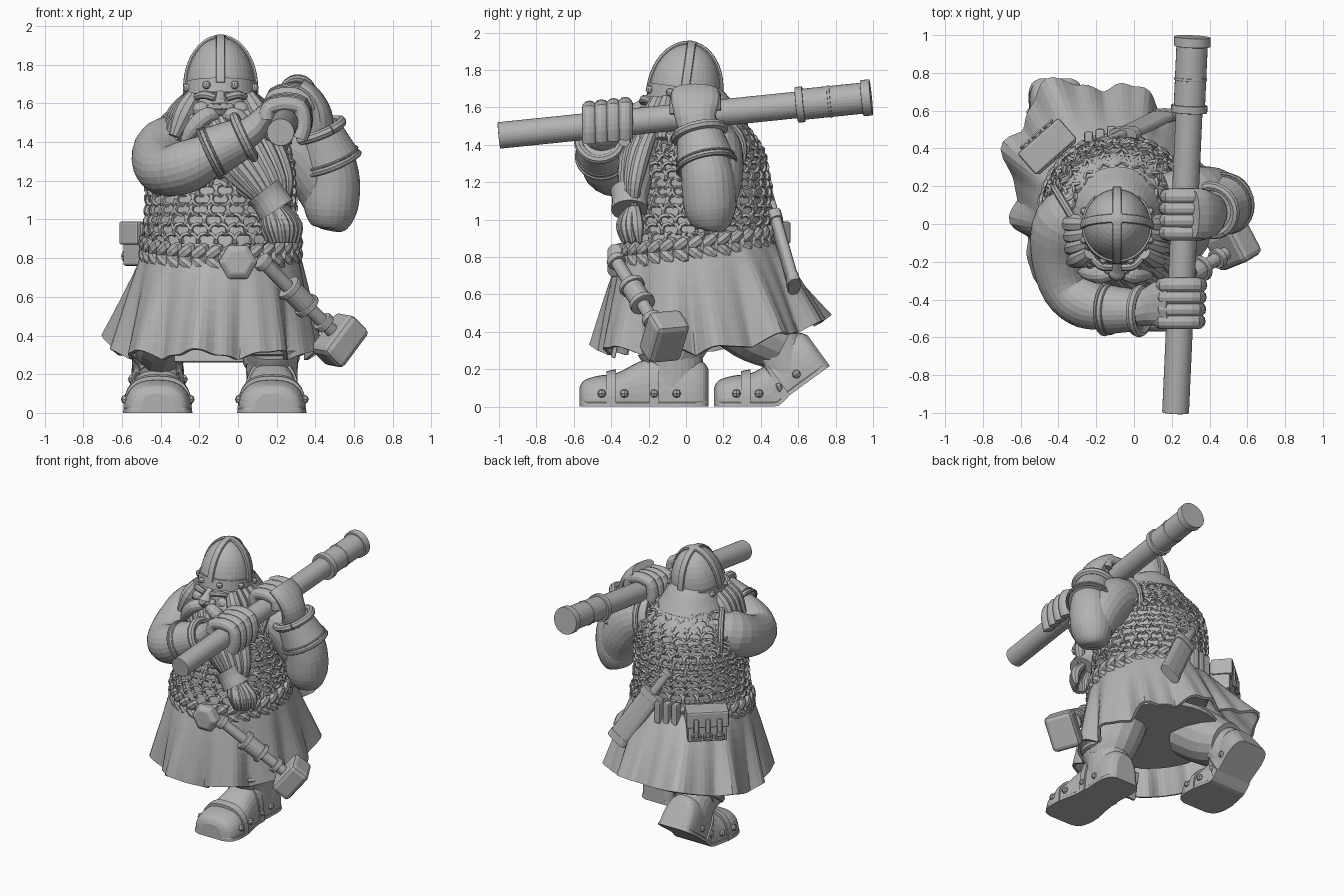
import bpy, bmesh
from math import sin, cos, pi, radians, copysign
from mathutils import Vector, Matrix

cube = bpy.data.objects.get("Cube")
if cube:
    bpy.data.objects.remove(cube, do_unlink=True)
grey = bpy.data.materials.new("plain_grey")
grey.use_nodes = True
grey.diffuse_color = (0.45, 0.45, 0.45, 1)
grey.node_tree.nodes["Principled BSDF"].inputs["Base Color"].default_value = grey.diffuse_color
SIDE, FWD, UP = Vector((1, 0, 0)), Vector((0, 1, 0)), Vector((0, 0, 1))
built, CX = [], -.09

def finish(name, bm, bevel=0, thick=0):
    bmesh.ops.recalc_face_normals(bm, faces=bm.faces)
    mesh = bpy.data.meshes.new(name)
    bm.to_mesh(mesh)
    mesh.materials.append(grey)
    built.append(bpy.data.objects.new(name, mesh))
    bpy.context.collection.objects.link(built[-1])
    if thick:
        built[-1].modifiers.new("thickness", "SOLIDIFY").thickness = thick
    if bevel:
        built[-1].modifiers.new("soft_edges", "BEVEL").width = bevel
        built[-1].modifiers["soft_edges"].segments = 2

def resample(points, steps):
    """Smooth curve through points that also carry their radii."""
    out, last = [], len(points) - 1
    for i in range(last):
        four = [points[max(0, min(last, k))] for k in (i - 1, i, i + 1, i + 2)]
        for t in (s / steps for s in range(steps)):
            out.append([q + (r - p) * t / 2 + (p - 2.5 * q + 2 * r - s / 2) * t * t
                        + (1.5 * (q - r) + (s - p) / 2) * t ** 3 for p, q, r, s in zip(*four)])
    return out + [points[-1]]

def bridge(bm, rings):
    for a, b in zip(rings, rings[1:]):
        for k in range(len(a)):
            bm.faces.new((a[k], a[k - 1], b[k - 1], b[k]))

def sweep(bm, points, n=16, steps=4, ref=FWD, power=1):
    """Tube along (x, y, z, radius[, radius along ref]) points."""
    pts = resample([tuple(p) if len(p) == 5 else (*p, p[3]) for p in points], steps)
    turn = [[copysign(abs(w) ** power, w) for w in (cos(2 * pi * k / n), sin(2 * pi * k / n))] for k in range(n)]
    rings = []
    for i, p in enumerate(pts):
        tan = Vector(pts[min(i + 1, len(pts) - 1)][:3]) - Vector(pts[max(i - 1, 0)][:3])
        u = tan.cross(ref).normalized()
        v = u.cross(tan).normalized()
        rings.append([bm.verts.new(Vector(p[:3]) + u * c * p[3] + v * s * p[4]) for c, s in turn])
    bridge(bm, rings)
    bm.faces.new(rings[0])
    bm.faces.new(rings[-1])

def tube(name, *paths, bevel=0, **kw):
    bm = bmesh.new()
    for path in paths:
        sweep(bm, path, **kw)
    finish(name, bm, bevel)

def ball(bm, place, size, seg=12):
    m = place if isinstance(place, Matrix) else Matrix.Translation(place)
    size = size if isinstance(size, tuple) else (size,) * 3
    bmesh.ops.create_uvsphere(bm, u_segments=seg, v_segments=seg // 2, radius=1, matrix=m @ Matrix.Diagonal((*size, 1)))

def hoop(bm, centre, normal, big, small, n=24, sides=8):
    rot, turn = Vector(normal).to_track_quat('Z', 'Y'), [2 * pi * k / n for k in range(n + 1)]
    pts = [(*(Vector(centre) + rot @ Vector((big * cos(a), big * sin(a), 0))), small) for a in turn]
    sweep(bm, pts, n=sides, steps=1, ref=Vector(normal).normalized())

def box(bm, centre, x, y, z, half):
    axes = Matrix([Vector(v).normalized() * h for v, h in zip((x, y, z), half)]).transposed()
    bmesh.ops.create_cube(bm, size=2, matrix=Matrix.Translation(centre) @ axes.to_4x4())

def spans(a, b, rows):
    """Straight pieces between a and b, as (start, end, width, depth)."""
    return [[(*a.lerp(b, s), w, d), (*a.lerp(b, e), w, d)] for s, e, w, d in rows]

# Torso covered in chain mail links
body = [(CX, .05, .78, .39, .40), (CX, .06, .95, .38, .38), (CX, .07, 1.15, .37, .37),
        (CX, .07, 1.32, .37, .34), (CX, .06, 1.46, .3, .28), (CX, .04, 1.58, .17, .17)]
tube("torso", body, n=40)
bm = bmesh.new()
for r, (x, y, z, rx, ry) in enumerate(resample(body, 4)[3:19]):
    count = int(2 * pi * rx / .046)
    for k in range(count):
        a = 2 * pi * (k + r % 2 / 2) / count
        lean = Vector((-sin(a), cos(a), .8 * sin(k * 3 + r))) * (.7 if k % 2 else -.7)
        hoop(bm, (x + rx * cos(a), y + ry * sin(a), z), Vector((cos(a), sin(a), 0)) + lean, .028, .011, n=8, sides=4)
finish("chain_mail", bm)

# Braided belt and buckle
bm = bmesh.new()
for k in range(68):
    a, side = 2 * pi * (k // 2) / 34, k % 2 * 2 - 1
    place = Matrix.Translation((CX + .4 * cos(a), .05 + .41 * sin(a), .85 + .05 * sin(a) + side * .03))
    ball(bm, place @ Matrix.Rotation(a, 4, 'Z') @ Matrix.Rotation(side * .65, 4, 'X'), (.028, .062, .032), 8)
finish("braided_belt", bm)
tube("belt_buckle", [(0, -.34, .78, .1), (0, -.40, .78, .1), (0, -.42, .78, .07)], n=6, steps=1, ref=UP, bevel=.008)

# Pleated skirt with one swept-out rear corner
bm, grid = bmesh.new(), []
for t in (j / 9 for j in range(10)):
    grid.append([])
    for a in (2 * pi * k / 144 for k in range(144)):
        wave = sin(10 * a + 1.2 * sin(2 * a)) + .35 * sin(21 * a + 1)
        corner = max(0, -sin(2 * a)) * (sin(a) > 0)
        f = (1 + .065 * t * wave) * (1 + .22 * t * corner)
        hem = .30 + .14 * max(0, sin(a)) ** 1.5 + .05 * corner + .02 * wave
        grid[-1].append(bm.verts.new((CX - .02 * t + (.38 + .12 * t ** .85) * cos(a) * f,
            .05 + .07 * t + (.39 + .19 * t ** .85) * sin(a) * f, (.85 + .05 * sin(a)) * (1 - t) + hem * t)))
bridge(bm, grid)
finish("pleated_skirt", bm, thick=-.02)
tube("skirt_lining", [(-.11, .1, .5, .42, .46), (-.11, .1, .47, .42, .46)], n=40, steps=1)
bm = bmesh.new()
box(bm, (-.15, -.37, .36), SIDE, (0, 1, -.2), (0, .2, 1), (.18, .012, .1))
finish("front_panel", bm, bevel=.006)

# Boots, shaped flat, then bent at the ball of the foot
def boot(name, cx, toe, bend):
    bm = bmesh.new()
    foot = [(0, .09, .1), (.025, .145, .14), (.1, .172, .165), (.2, .168, .18), (.32, .145, .24),
            (.45, .132, .28), (.58, .138, .27), (.66, .12, .24), (.69, .08, .2)]
    sweep(bm, [(0, y, 0, w, h) for y, w, h in foot], n=32, ref=UP, power=.75)
    sweep(bm, [(0, y, 0, w + .006, .04) for y, w, h in foot], n=24, ref=UP, power=.5)
    sweep(bm, [(0, .5, .1, .13, .16), (0, .5, .25, .135, .16), (0, .47, .34, .15, .17)], n=24)
    hoop(bm, (0, .48, .32), UP, .15, .025)
    for y, w, h in ((.17, .178, .19), (.4, .146, .28)):
        sweep(bm, [(0, y - .025, 0, w, h), (0, y + .025, 0, w, h + .01)], n=32, steps=1, ref=UP, power=.75)
    for y, w in ((.12, .167), (.24, .158), (.4, .138), (.52, .132)):
        ball(bm, (-w, y, .07), .024, 8)
        ball(bm, (w, y, .07), .024, 8)
    turn, hinge = Matrix.Rotation(radians(bend), 3, 'X'), Vector((0, .32, 0))
    for v in bm.verts:
        v.co.z = max(v.co.z, 0)
        if v.co.y > hinge.y:
            v.co = v.co.lerp(hinge + turn @ (v.co - hinge), min(1, (v.co.y - hinge.y) / .08))
        v.co += Vector((cx, toe, 0))
    finish(name, bm)

boot("left_boot", .175, -.57, 0)
boot("right_boot", -.415, .15, 36)
tube("left_leg", [(.13, .02, .55, .19), (.16, -.04, .38, .18), (.175, -.08, .25, .14)])
tube("right_leg", [(-.33, .2, .55, .19), (-.38, .36, .42, .18), (-.41, .5, .34, .15)])

# Pole with a capped end, and the hands gripping it
def pole_at(y):
    return Vector((.265 + .045 * y, y, 1.5525 + .1025 * y))

tube("pole", *([(*pole_at(s), r), (*pole_at(e), r)] for s, e, r in ((-1, .6, .071), (.59, .63, .096), (.6, .98, .083),
     (.76, .775, .087), (.94, .99, .097))), n=32, steps=1, ref=UP, bevel=.004)

def hand(name, y, side, palm):
    bm = bmesh.new()
    sweep(bm, palm)
    for fy in (y + (i - 1.5) * .064 for i in range(4)):
        c, bends = pole_at(fy), [(radians(170 - 31 * k), .098 + .014 * (k % 3 == 1)) for k in range(8)]
        sweep(bm, [(c.x + side * r * cos(a), fy, c.z + r * sin(a), .041) for a, r in bends], n=12, steps=2)
    c = pole_at(y + .1)
    sweep(bm, [(c.x - side * .1, y + .06, c.z, .045), (c.x - side * .08, y + .09, c.z - .08, .038),
               (c.x + side * .03, y + .09, c.z - .1, .032)], n=10)
    finish(name, bm)

hand("right_hand", -.42, 1, [(-.02, -.46, 1.41, .08, .085), (.07, -.44, 1.46, .075, .1),
                             (.14, -.42, 1.54, .055, .125), (.2, -.42, 1.6, .045, .125)])
hand("left_hand", .05, -1, [(.42, .07, 1.44, .08, .09), (.42, .05, 1.55, .065, .11),
                            (.38, .05, 1.64, .05, .13), (.32, .05, 1.69, .045, .125)])

# Arms, bracers and armhole trims
tube("right_arm", [(-.26, .08, 1.4, .15), (-.37, 0, 1.36, .165), (-.4, -.17, 1.29, .145),
                   (-.36, -.34, 1.25, .13), (-.25, -.42, 1.28, .135), (-.1, -.46, 1.36, .1)], n=24, ref=UP)
tube("left_arm", [(.16, .12, 1.4, .15), (.31, .14, 1.35, .165), (.42, .15, 1.2, .15), (.46, .15, 1.06, .11)],
     [(.475, .14, .945, .05), (.478, .14, .97, .1), (.48, .13, 1.06, .14), (.485, .12, 1.2, .145), (.47, .1, 1.33, .13)], n=24)
for name, a, b, r0, r1 in (("right_bracer", Vector((-.15, -.45, 1.34)), Vector((.04, -.46, 1.43)), .135, .105),
                           ("left_bracer", Vector((.48, .11, 1.29)), Vector((.41, .07, 1.47)), .16, .12)):
    bm = bmesh.new()
    sweep(bm, [(*a, r0), (*b, r1)], n=28, steps=1)
    for t, big, small in ((0, r0, .01), (.15, r0 - .004, .007), (.95, r1 + .01, .026)):
        hoop(bm, a.lerp(b, t), b - a, big, small)
    finish(name, bm)
bm = bmesh.new()
hoop(bm, (-.33, .04, 1.37), (-1, -.6, 0), .18, .02)
hoop(bm, (.22, .13, 1.37), (1, .1, -.2), .18, .02)
finish("armhole_trim", bm)

# Helmet with crossed ribs and studded brow band, tipped back
def dome(a, grow=0):
    return CX, -.01, 1.68 + (.26 + grow) * sin(a), (.178 + grow) * cos(a), (.19 + grow) * cos(a)

bm = bmesh.new()
sweep(bm, [dome(pi / 2 * k / 10 * .99) for k in range(11)], n=40, steps=1)
for x, y, ref in ((1, 0, FWD), (0, 1, SIDE)):
    arc = [dome(pi * k / 24, .004) for k in range(25)]
    sweep(bm, [(d[0] + x * d[3], d[1] + y * d[4], d[2], .012, .024) for d in arc], n=8, steps=1, ref=ref, power=.5)
ball(bm, (CX, -.01, 1.942), (.04, .04, .016))
sweep(bm, [(CX, -.01, 1.63, .188, .2), (CX, -.01, 1.705, .186, .198)], n=40, steps=1)
for a in (pi * (k + .5) / 4 for k in range(8)):
    ball(bm, (CX + .19 * cos(a), -.01 + .202 * sin(a), 1.668), .022, 10)
bmesh.ops.rotate(bm, verts=bm.verts, cent=(CX, 0, 1.66), matrix=Matrix.Rotation(radians(-8), 3, 'X'))
finish("helmet", bm)
bm = bmesh.new()
sweep(bm, [(CX, 0, 1.65, .18, .19), (CX, .02, 1.58, .21, .23), (CX, .04, 1.49, .26, .27)], n=40)
bmesh.ops.delete(bm, geom=[v for v in bm.verts if v.co.y < -.06], context='VERTS')
finish("neck_guard", bm, thick=.02)

# Face, moustache and side hair
bm, hair = bmesh.new(), bmesh.new()
ball(bm, (CX, -.05, 1.57), (.17, .175, .17), 24)
sweep(bm, [(CX, -.2, 1.65, .022), (CX, -.24, 1.61, .03), (CX, -.26, 1.58, .045), (CX, -.23, 1.555, .03)], n=12, ref=UP)
for s in (-1, 1):
    ball(bm, (CX + s * .045, -.24, 1.575), .027)
    ball(bm, (CX + s * .1, -.19, 1.57), (.05, .04, .04))
    sweep(bm, [(CX + s * .03, -.23, 1.63, .02), (CX + s * .09, -.22, 1.645, .022), (CX + s * .15, -.16, 1.62, .012)], n=8, ref=UP)
    sweep(hair, [(CX + s * .02, -.25, 1.545, .03), (CX + s * .08, -.27, 1.53, .045),
                 (CX + s * .15, -.26, 1.46, .04), (CX + s * .2, -.25, 1.38, .012)], n=12)
    for i in range(4):
        sweep(hair, [(CX + s * .14, -.15 + .05 * i, 1.64, .04), (CX + s * (.19 + .01 * i), -.18 + .06 * i, 1.55, .055),
                     (CX + s * (.24 + .02 * i), -.2 + .07 * i, 1.43, .03)], n=10)
finish("face", bm)
finish("moustache_and_hair", hair)

# Beard locks gathered by a clasp
bm = bmesh.new()
sweep(bm, [(CX, -.13, 1.53, .19, .1), (0, -.2, 1.35, .2, .11), (.11, -.25, 1.2, .13, .08), (.18, -.28, 1.08, .06, .06)])
for s, swell in ((i / 4 - 1, .08 - .08 * (i / 4 - 1) ** 2) for i in range(9)):
    sweep(bm, [(CX + .2 * s, -.16 - swell, 1.53, .03), (.2 * s, -.23 - swell, 1.36, .045),
               (.11 + .14 * s, -.27 - swell * .7, 1.2, .04), (.18 + .05 * s, -.28 - swell * .5, 1.08, .026)], n=10)
    sweep(bm, [(.18 + .05 * s, -.27 - swell * .4, 1.06, .025), (.22 + .08 * s, -.26 - swell, .97, .035),
               (.23 + .07 * s, -.25 - swell, .88, .015)], n=8)
finish("beard", bm)
tube("beard_clasp", [(.13, -.3, 1.15, .105), (.16, -.3, 1.11, .096), (.2, -.3, 1.05, .1)], n=20)

# Hammer hanging from the belt
top, low, along = Vector((.12, -.38, .79)), Vector((.51, -.14, .40)), Vector((.5, .2, .67))
tube("hammer_handle", *spans(top, low, [(0, 1, .035, .035), (0, .06, .05, .05), (.35, .62, .058, .058),
     (.35, .4, .07, .07), (.58, .63, .07, .07), (.8, .86, .055, .055)]), steps=1, ref=UP, bevel=.005)
bm = bmesh.new()
box(bm, (.525, -.115, .375), along, along.cross(low - top), low - top, (.125, .1, .075))
finish("hammer_head", bm, bevel=.03)

# Sheathed knife, pouch and loops on the back of the belt
tube("knife_and_sheath", *spans(Vector((-.06, .47, 1.02)), Vector((.17, .58, .64)), [(0, 1, .078, .032),
     (0, .12, .088, .04), (.88, 1, .082, .036), (-.4, 0, .03, .03), (-.46, -.38, .045, .04)]), n=12, steps=1, power=.7, bevel=.006)
out, tan, mid = Vector((-.66, .75, 0)).normalized(), Vector((.75, .66, 0)).normalized(), Vector((-.45, .4, .87))
bm, toggles, loops = bmesh.new(), bmesh.new(), bmesh.new()
box(bm, mid, tan, out, UP, (.135, .07, .11))
box(bm, mid + out * .015 + UP * .06, tan, out, UP, (.145, .075, .06))
for k in (-1, 0, 1):
    spot = mid + out * .09 + tan * k * .08
    box(bm, spot, tan, out, UP, (.018, .012, .07))
    hoop(toggles, spot + out * .01 - UP * .06, out, .026, .009, n=14, sides=6)
    box(loops, (-.18 + .06 * k, .475 + .015 * k, .9), SIDE, FWD, UP, (.024, .03, .08))
for name, part, soft in (("belt_pouch", bm, .03), ("pouch_toggles", toggles, 0), ("belt_loops", loops, .012)):
    finish(name, part, bevel=soft)

# Smooth shading with crisp edges
for ob in bpy.context.view_layer.objects:
    ob.select_set(ob in built)
bpy.context.view_layer.objects.active = built[0]
bpy.ops.object.shade_smooth_by_angle(angle=radians(35))
